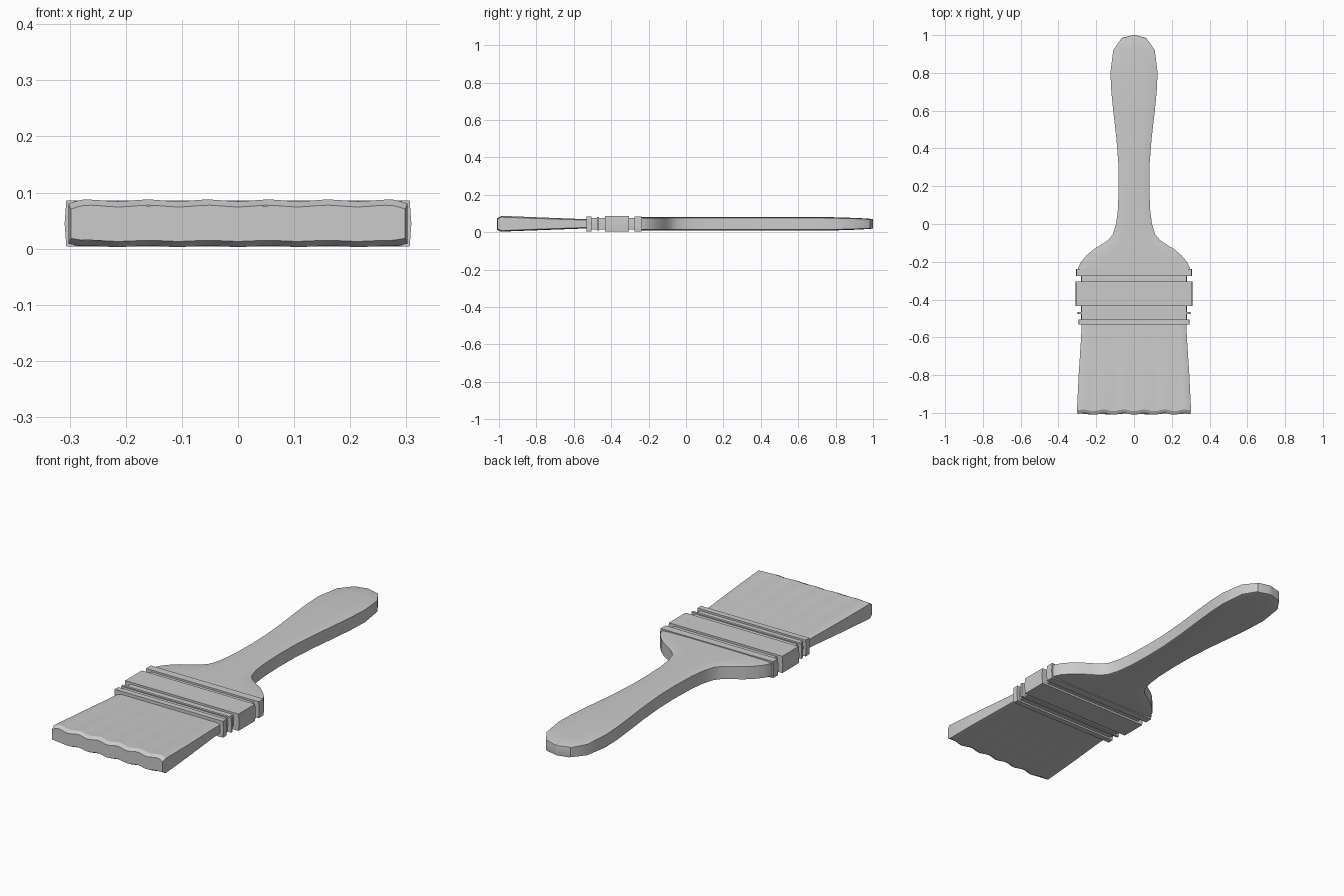
import bpy, bmesh, math

if "Cube" in bpy.data.objects:
    bpy.data.objects.remove(bpy.data.objects["Cube"])


def loft(name, rings, angle=30):
    """Skin a list of equal-length closed rings and cap both ends."""
    bm = bmesh.new()
    loops = [[bm.verts.new(p) for p in ring] for ring in rings]
    n = len(loops[0])
    for a, b in zip(loops, loops[1:]):
        for i in range(n):
            j = (i + 1) % n
            bm.faces.new((a[i], a[j], b[j], b[i]))
    bm.faces.new(loops[0])
    bm.faces.new(loops[-1][::-1])
    bmesh.ops.recalc_face_normals(bm, faces=bm.faces)
    mesh = bpy.data.meshes.new(name)
    bm.to_mesh(mesh)
    bm.free()
    obj = bpy.data.objects.new(name, mesh)
    bpy.context.collection.objects.link(obj)
    bpy.ops.object.select_all(action='DESELECT')
    bpy.context.view_layer.objects.active = obj
    obj.select_set(True)
    bpy.ops.object.shade_smooth_by_angle(angle=math.radians(angle))
    return obj


MID = 0.045  # centre height of the whole brush

# Handle: (y, half width, half thickness) stations with a crowned section
stations = [(-0.25, 0.298, 0.036), (-0.235, 0.297, 0.036), (-0.20, 0.28, 0.036),
            (-0.165, 0.25, 0.036), (-0.135, 0.215, 0.036), (-0.11, 0.175, 0.036),
            (-0.085, 0.137, 0.036), (-0.055, 0.112, 0.036), (0.0, 0.095, 0.036),
            (0.08, 0.085, 0.036), (0.2, 0.081, 0.036), (0.32, 0.083, 0.036),
            (0.45, 0.093, 0.036), (0.6, 0.11, 0.036), (0.7, 0.12, 0.036),
            (0.8, 0.125, 0.035), (0.92, 0.11, 0.031), (0.985, 0.065, 0.027),
            (1.0, 0.008, 0.025)]


def handle_ring(y, w, t):
    half = [(1, -0.86), (1, 0.86), (0.9, 0.94), (0.5, 0.99), (0, 1)]
    top = [(x, z) for x, z in half[1:]] + [(-x, z) for x, z in half[-2:0:-1]]
    section = top + [(-x, -z) for x, z in top]
    return [(x * w, y, MID + z * t) for x, z in section]


loft("handle", [handle_ring(*s) for s in stations], 35)


# Ferrule: raised bands over a thinner core
def band(name, y0, y1, w, t):
    section = [(w - 0.003, -t), (w, 0), (w - 0.003, t),
               (-w + 0.003, t), (-w, 0), (-w + 0.003, -t)]
    loft(name, [[(x, y, MID + z) for x, z in section] for y in (y0, y1)])


band("ferrule_core", -0.52, -0.25, 0.28, 0.031)
for name, y0, y1, w, t in [("ferrule_top_band", -0.275, -0.237, 0.307, 0.040),
                           ("ferrule_main_band", -0.433, -0.305, 0.309, 0.041),
                           ("ferrule_thin_ridge", -0.477, -0.465, 0.299, 0.036),
                           ("ferrule_lower_ridge", -0.533, -0.505, 0.295, 0.040)]:
    band(name, y0, y1, w, t)


# Bristles: flared block with rippled faces and a chamfered wavy tip
def bristle_ring(y, w, t, ripple, depth):
    n = 48
    top, bottom = [], []
    for i in range(n + 1):
        u = 2 * i / n - 1
        x = u * w
        wave = -math.cos(2 * math.pi * u * 0.3 / 0.107)
        edge = 0.005 * max(0, (abs(u) - 0.93) / 0.07)
        yy = y - depth * (wave - 1) / 2 * -1 - depth
        top.append((x, yy, MID + t + ripple * wave - edge))
        bottom.append((x, yy, MID - t + ripple * wave * 0.6 + edge))
    return top + bottom[::-1]


loft("bristles", [bristle_ring(-0.51, 0.276, 0.024, 0.0, 0.0),
                  bristle_ring(-0.60, 0.280, 0.027, 0.0003, 0.0),
                  bristle_ring(-0.80, 0.293, 0.034, 0.001, 0.0),
                  bristle_ring(-0.973, 0.302, 0.041, 0.0015, 0.009),
                  bristle_ring(-0.990, 0.298, 0.031, 0.0015, 0.010)], 25)
